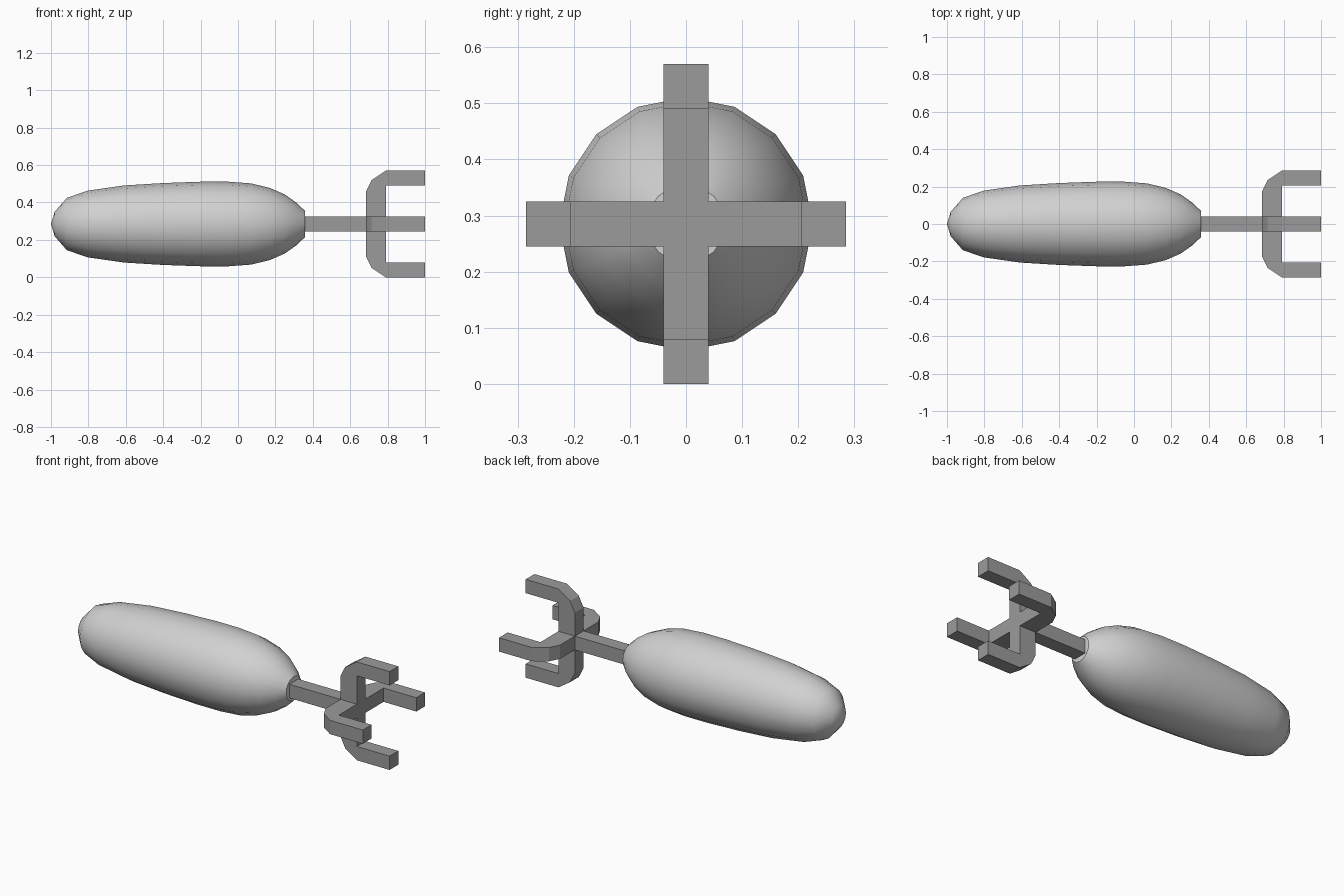
import bpy, bmesh
from math import cos, sin, pi
from mathutils import Matrix

cube = bpy.data.objects.get("Cube")
if cube:
    bpy.data.objects.remove(cube, do_unlink=True)

AXIS_Z = 0.285   # height of the long axis
HALF = 0.04      # half thickness of the square bars
SIDES = 16


def make_material(name, value):
    mat = bpy.data.materials.new(name)
    mat.use_nodes = True
    colour = (value, value, value, 1)
    mat.diffuse_color = colour
    mat.node_tree.nodes["Principled BSDF"].inputs["Base Color"].default_value = colour
    return mat


def finish(bm, name, mat):
    bmesh.ops.recalc_face_normals(bm, faces=bm.faces[:])
    mesh = bpy.data.meshes.new(name)
    bm.to_mesh(mesh)
    bm.free()
    mesh.materials.append(mat)
    obj = bpy.data.objects.new(name, mesh)
    obj.location.z = AXIS_Z
    bpy.context.collection.objects.link(obj)
    return obj


light_grey = make_material("light grey", 0.64)
mid_grey = make_material("mid grey", 0.33)

# Handle: a rounded grip turned around the x axis
profile = [(-0.98, 0.066), (-0.915, 0.14), (-0.805, 0.178), (-0.61, 0.206),
           (-0.4, 0.219), (-0.2, 0.226), (-0.05, 0.226), (0.07, 0.217),
           (0.17, 0.193), (0.25, 0.158), (0.315, 0.112), (0.358, 0.07)]
bm = bmesh.new()
tip = bm.verts.new((-1, 0, 0))
rings = []
for x, r in profile:
    rings.append([bm.verts.new((x, r * cos(2 * pi * i / SIDES), r * sin(2 * pi * i / SIDES)))
                  for i in range(SIDES)])
for i in range(SIDES):
    j = (i + 1) % SIDES
    bm.faces.new((tip, rings[0][i], rings[0][j]))
    for a, b in zip(rings, rings[1:]):
        bm.faces.new((a[i], b[i], b[j], a[j]))
for face in bm.faces:
    face.smooth = True
# Flat end where the shaft enters, with a crisp rim
cap = bm.faces.new(rings[-1])
for edge in cap.edges:
    edge.smooth = False
finish(bm, "handle", light_grey)

# Shaft: square bar running into the middle of the fork head
bm = bmesh.new()
x0, x1 = 0.34, 0.79
bmesh.ops.create_cube(bm, size=1, matrix=Matrix.Translation(((x0 + x1) / 2, 0, 0))
                      @ Matrix.Diagonal((x1 - x0, 2 * HALF, 2 * HALF, 1)))
finish(bm, "shaft", mid_grey)

# Prongs: one bent arm profile, repeated four times around the shaft
arm = [(0.685, HALF), (0.685, 0.175), (0.715, 0.235), (0.79, 0.285),
       (1, 0.285), (1, 0.205), (0.79, 0.205), (0.79, HALF)]
for k, side in enumerate(("top", "front", "bottom", "back")):
    bm = bmesh.new()
    face = bm.faces.new([bm.verts.new((x, -HALF, z)) for x, z in arm])
    out = bmesh.ops.extrude_face_region(bm, geom=[face])
    bmesh.ops.translate(bm, vec=(0, 2 * HALF, 0),
                        verts=[g for g in out["geom"] if isinstance(g, bmesh.types.BMVert)])
    bmesh.ops.rotate(bm, verts=bm.verts[:], matrix=Matrix.Rotation(k * pi / 2, 3, "X"))
    finish(bm, side + "_prong", mid_grey)
